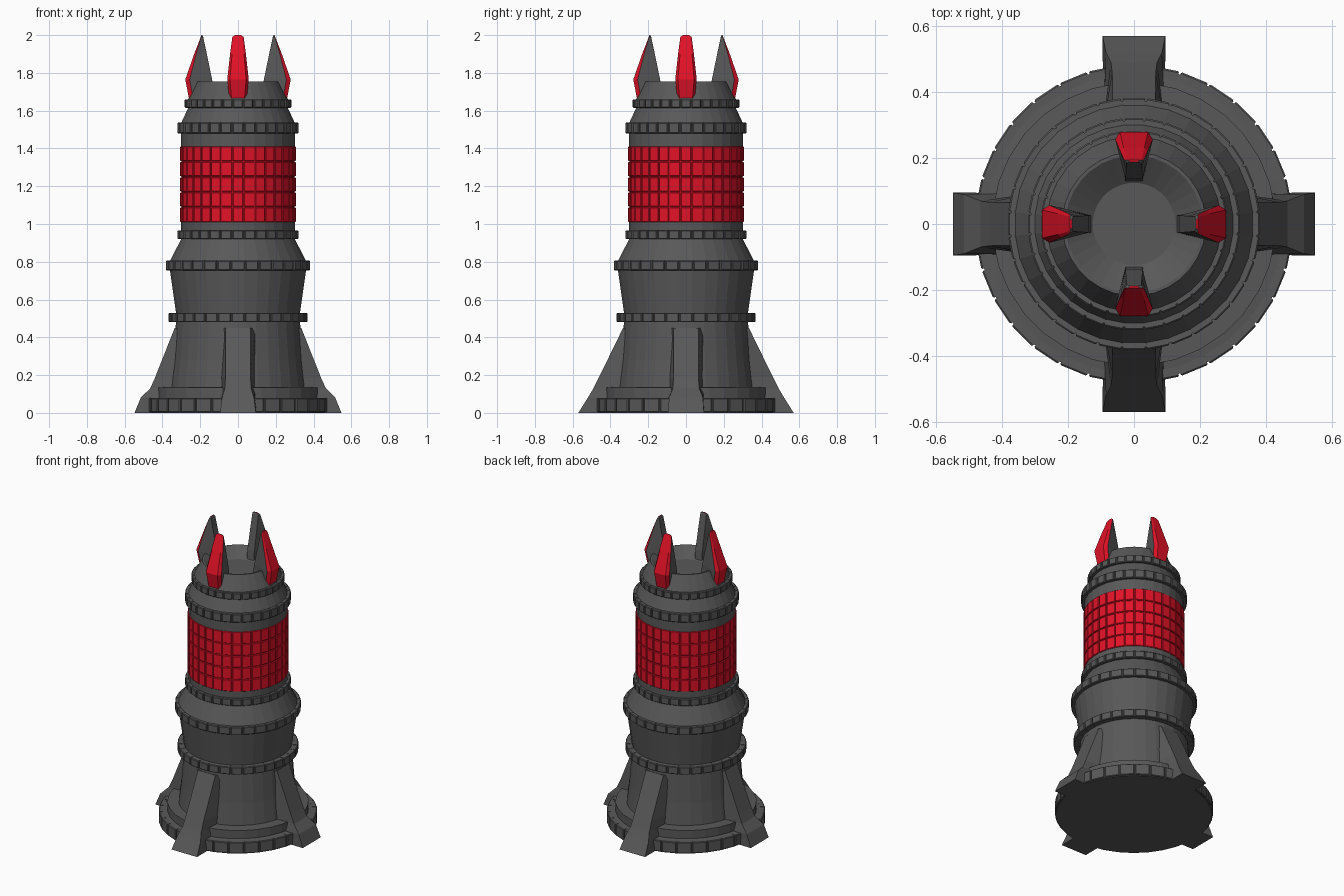
import bpy, bmesh, math

if "Cube" in bpy.data.objects:
    bpy.data.objects.remove(bpy.data.objects["Cube"])

SEG = 32
STEP = 2 * math.pi / SEG


def material(name, rgb):
    m = bpy.data.materials.new(name)
    m.diffuse_color = (*rgb, 1)
    m.use_nodes = True
    m.node_tree.nodes["Principled BSDF"].inputs["Base Color"].default_value = m.diffuse_color
    return m


GRAY = material("dark gray", (0.098, 0.098, 0.098))
RED = material("red", (0.75, 0.006, 0.02))


def finish(bm, name, mats):
    bmesh.ops.recalc_face_normals(bm, faces=bm.faces)
    me = bpy.data.meshes.new(name)
    bm.to_mesh(me)
    bm.free()
    for m in mats:
        me.materials.append(m)
    ob = bpy.data.objects.new(name, me)
    bpy.context.collection.objects.link(ob)
    return ob


def polar(r, a, z):
    return (r * math.cos(a), r * math.sin(a), z)


def lathe(name, profile, mat):
    """Faceted solid of revolution, capped at both ends."""
    bm = bmesh.new()
    rows = [[bm.verts.new(polar(r, (i + 0.5) * STEP, z)) for i in range(SEG)]
            for r, z in profile]
    for a, b in zip(rows, rows[1:]):
        for i in range(SEG):
            j = (i + 1) % SEG
            bm.faces.new((a[i], a[j], b[j], b[i]))
    bm.faces.new(rows[0][::-1])
    bm.faces.new(rows[-1])
    return finish(bm, name, [mat])


def block_ring(name, r_in, r_out, z0, z1, mat, rows=1, gap=0.006, bevel=0.004):
    """Ring of separate chamfered blocks, divided into rows."""
    bm = bmesh.new()
    h = (z1 - z0) / rows
    for k in range(rows):
        lo = z0 + k * h + (gap / 2 if k else 0)
        hi = z0 + (k + 1) * h - (gap / 2 if k < rows - 1 else 0)
        for i in range(SEG):
            half = STEP / 2 - gap / 2 / r_out
            a0, a1 = i * STEP - half, i * STEP + half
            c = bevel / r_out
            loops = []
            for r, da, dz in ((r_in, 0, 0), (r_out - bevel, 0, 0), (r_out, c, bevel)):
                loops.append([bm.verts.new(polar(r, a, z)) for a, z in (
                    (a0 + da, lo + dz), (a1 - da, lo + dz),
                    (a1 - da, hi - dz), (a0 + da, hi - dz))])
            for p, q in zip(loops, loops[1:]):
                for n in range(4):
                    m = (n + 1) % 4
                    bm.faces.new((p[n], p[m], q[m], q[n]))
            bm.faces.new(loops[0][::-1])
            bm.faces.new(loops[-1])
    return finish(bm, name, [mat])


def loft(name, sections, mats, angle, red_sides=()):
    """Join matching (r, side, z) sections into a closed solid."""
    bm = bmesh.new()
    rows = [[bm.verts.new(p) for p in s] for s in sections]
    n = len(rows[0])
    for a, b in zip(rows, rows[1:]):
        for i in range(n):
            j = (i + 1) % n
            f = bm.faces.new((a[i], a[j], b[j], b[i]))
            f.material_index = 1 if i in red_sides else 0
    bm.faces.new(rows[0][::-1])
    top = bm.faces.new(rows[-1])
    top.material_index = 1 if red_sides else 0
    ob = finish(bm, name, mats)
    ob.rotation_euler.z = angle
    return ob


# Main tower core: base, step, waist, shoulder, neck and dished top
lathe("tower_body", [
    (0.472, 0), (0.472, 0.075), (0.43, 0.08), (0.43, 0.135), (0.362, 0.137),
    (0.345, 0.28), (0.33, 0.48), (0.33, 0.53), (0.362, 0.755), (0.362, 0.805),
    (0.302, 0.92), (0.302, 1.01), (0.298, 1.012), (0.298, 1.408),
    (0.302, 1.41), (0.302, 1.535), (0.265, 1.615), (0.265, 1.66),
    (0.218, 1.755), (0.208, 1.755), (0.125, 1.70)], GRAY)

# Segmented collars: inner core stays just behind the blocks
for name, r, z0, z1 in (
        ("base_collar", 0.482, 0.004, 0.078), ("lower_collar", 0.368, 0.48, 0.53),
        ("shoulder_collar", 0.383, 0.755, 0.806), ("middle_collar", 0.322, 0.92, 0.966),
        ("upper_collar", 0.322, 1.48, 1.537), ("top_collar", 0.283, 1.615, 1.66)):
    block_ring(name, r - 0.03, r, z0, z1, GRAY)
    lathe(name + "_core", [(r - 0.008, z0 + 0.002), (r - 0.008, z1 - 0.002)], GRAY)

# Red tiled band over a red backing
lathe("band_backing", [(0.3, 1.012), (0.3, 1.408)], RED)
block_ring("band_tiles", 0.292, 0.307, 1.01, 1.41, RED, rows=5, gap=0.005, bevel=0.003)

# Four buttresses: crest points are (radius, height, half width)
side_crest = [(0.548, 0, 0.095), (0.515, 0.08, 0.09), (0.465, 0.13, 0.07),
              (0.44, 0.185, 0.066), (0.335, 0.45, 0.065)]
front_crest = [(0.57, 0, 0.095), (0.52, 0.08, 0.085), (0.49, 0.13, 0.07),
               (0.46, 0.19, 0.066), (0.333, 0.45, 0.065)]
for i, side in enumerate(("right", "back", "left", "front")):
    crest = front_crest if i % 2 else side_crest
    loft("buttress_" + side,
         [[(0.3, -0.094, z), (r, -w, z), (r, w, z), (0.3, 0.094, z)]
          for r, z, w in crest], [GRAY], i * math.pi / 2)

# Four claws with red outer plates: (inner r, outer r, z, inner half, outer half)
claw = [(0.125, 0.258, 1.655, 0.026, 0.045), (0.137, 0.279, 1.765, 0.026, 0.057),
        (0.165, 0.232, 1.90, 0.024, 0.042), (0.184, 0.197, 1.99, 0.022, 0.03),
        (0.188, 0.194, 2.0, 0.012, 0.016)]
for i, side in enumerate(("right", "back", "left", "front")):
    sections = []
    for ri, ro, z, wi, wo in claw:
        edge = ro - 0.16 * (ro - ri)
        sections.append([(ri, -wi, z), (edge, -wo, z), (ro, -wo * 0.75, z),
                         (ro, wo * 0.75, z), (edge, wo, z), (ri, wi, z)])
    loft("claw_" + side, sections, [GRAY, RED], i * math.pi / 2, red_sides=(1, 2, 3))
